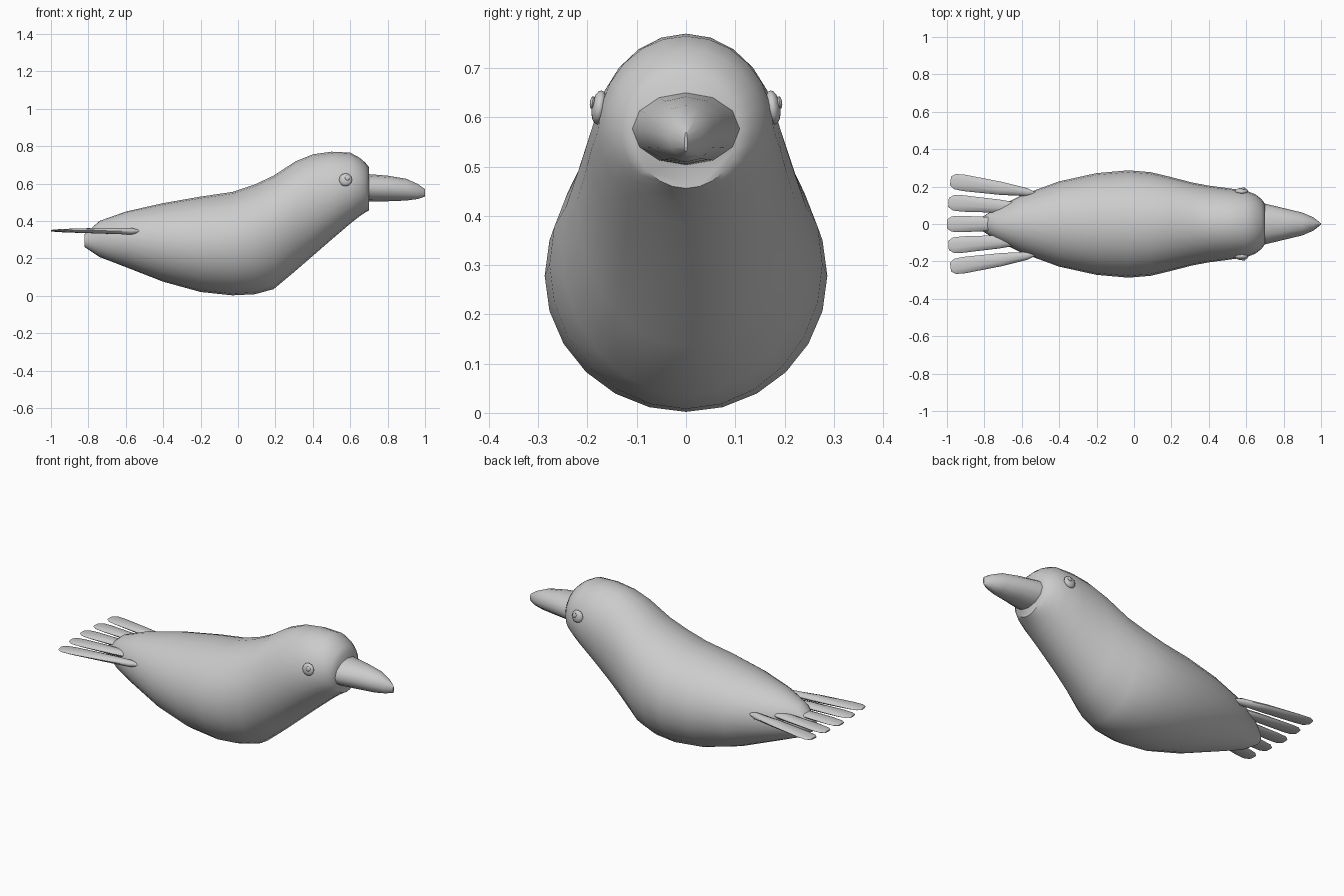
import bpy, bmesh, math
from mathutils import Matrix

cube = bpy.data.objects.get("Cube")
if cube:
    bpy.data.objects.remove(cube, do_unlink=True)

grey = bpy.data.materials.new("soft grey")
grey.use_nodes = True
grey.diffuse_color = (0.6, 0.6, 0.6, 1)
grey.node_tree.nodes["Principled BSDF"].inputs["Base Color"].default_value = (0.6, 0.6, 0.6, 1)


def finish(bm, name, angle=50):
    bmesh.ops.recalc_face_normals(bm, faces=bm.faces[:])
    mesh = bpy.data.meshes.new(name)
    bm.to_mesh(mesh)
    bm.free()
    mesh.materials.append(grey)
    ob = bpy.data.objects.new(name, mesh)
    bpy.context.collection.objects.link(ob)
    bpy.ops.object.select_all(action='DESELECT')
    ob.select_set(True)
    bpy.context.view_layer.objects.active = ob
    bpy.ops.object.shade_smooth_by_angle(angle=math.radians(angle))
    return ob


def loft(name, sections, sides, matrix=Matrix()):
    """Skin elliptical rings given as (x, bottom z, top z, half width)."""
    bm = bmesh.new()
    rings = []
    for x, low, high, half in sections:
        ring = []
        for i in range(sides):
            a = math.tau * i / sides
            z = (low + high) / 2 + (high - low) / 2 * math.sin(a)
            ring.append(bm.verts.new(matrix @ Matrix.Translation((x, half * math.cos(a), z)).translation))
        rings.append(ring)
    for r, s in zip(rings, rings[1:]):
        for i in range(sides):
            j = (i + 1) % sides
            bm.faces.new((r[i], r[j], s[j], s[i]))
    bm.faces.new(rings[0])
    bm.faces.new(rings[-1])
    return finish(bm, name)


# Body and head: one continuous form, flat where the beak joins
loft("body", [
    (-.82, .26, .33, .03), (-.74, .207, .4, .085), (-.6, .153, .45, .155),
    (-.4, .075, .495, .228), (-.2, .02, .53, .272), (-.03, .002, .555, .287),
    (.09, .008, .595, .277), (.19, .035, .642, .253), (.31, .135, .72, .222),
    (.4, .213, .756, .205), (.5, .3, .77, .192), (.6, .385, .765, .178),
    (.65, .425, .738, .158), (.68, .445, .712, .135), (.7, .456, .688, .108)], 24)

# Beak
loft("beak", [
    (.68, .5, .652, .112), (.7, .503, .65, .109), (.8, .505, .642, .085),
    (.9, .509, .625, .061), (.96, .517, .598, .035), (1, .53, .57, .003)], 12)

# Fanned tail feathers
feather = [(0, -.007, .007, .008), (.04, -.019, .019, .021), (.18, -.014, .019, .035),
           (.38, -.007, .013, .044), (.43, -.004, .01, .041), (.455, -.001, .007, .024)]
for k in range(-2, 3):
    m = (Matrix.Translation((-.545 + .007 * abs(k), .082 * k, .345))
         @ Matrix.Rotation(math.pi - math.radians(4.2) * k, 4, 'Z'))
    loft("tail_feather_%d" % (k + 3), feather, 10, m)

# Eyes: flattened balls with a small raised pupil
for side, label in ((1, "left"), (-1, "right")):
    for part, pos, r, flat in (("eye", (.575, .176, .62), .035, .45),
                               ("pupil", (.585, .19, .63), .013, .4)):
        bm = bmesh.new()
        tilt = Matrix.Rotation(math.radians(8) * side, 4, 'X')
        m = (Matrix.Translation((pos[0], pos[1] * side, pos[2])) @ tilt
             @ Matrix.Diagonal((1, flat, 1, 1)) @ Matrix.Rotation(math.pi / 2, 4, 'X'))
        bmesh.ops.create_uvsphere(bm, u_segments=12, v_segments=8, radius=r, matrix=m)
        finish(bm, label + "_" + part)
